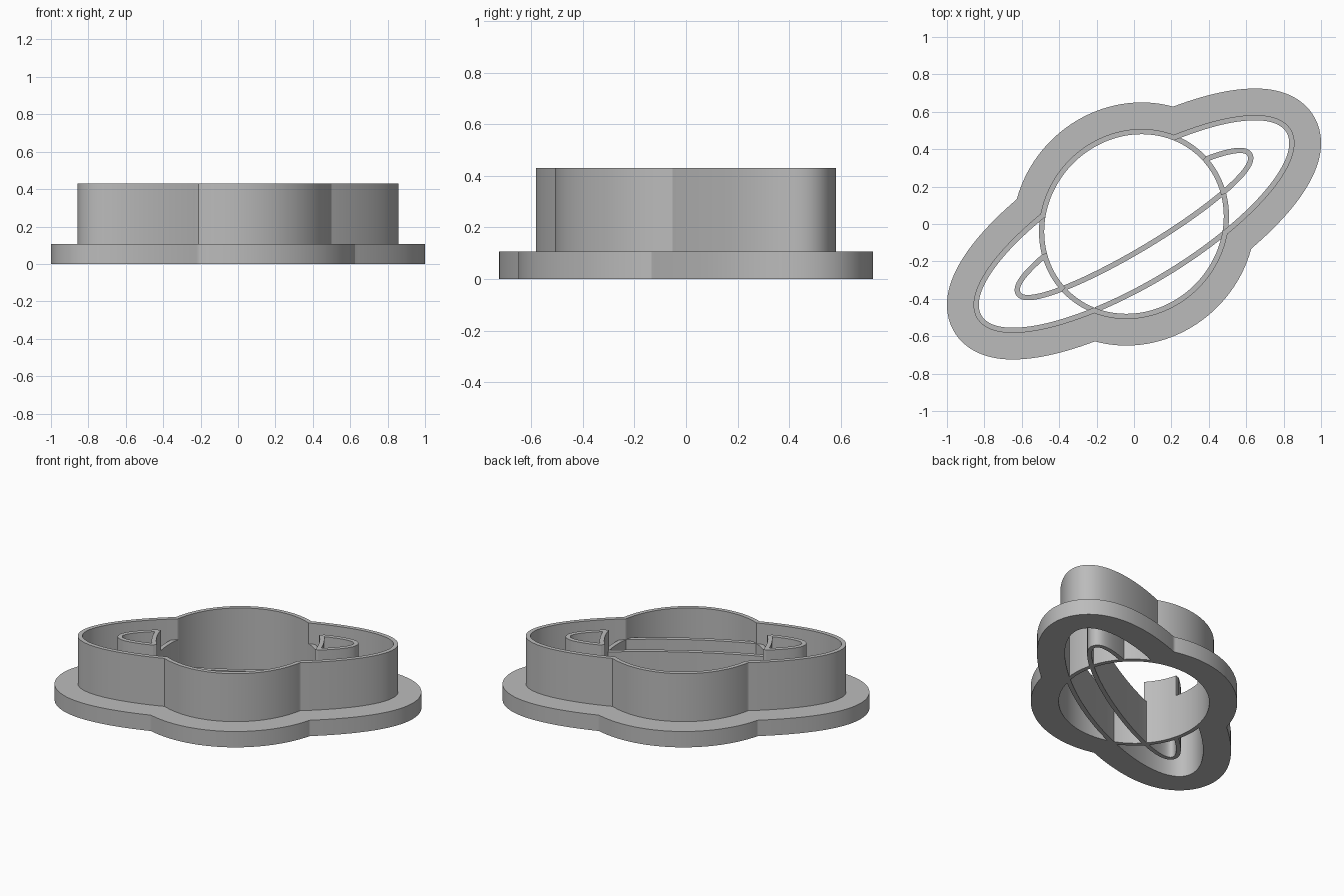
import bpy
import bmesh
from math import sin, cos, pi, hypot, atan2, radians

if "Cube" in bpy.data.objects:
    bpy.data.objects.remove(bpy.data.objects["Cube"])

# Ovals: long radius, short radius, tilt
PLANET = (0.50, 0.459, radians(45))
RING = (0.951, 0.303, radians(31))
GAP = (0.708, 0.122, radians(31))
THICK, FLANGE = 0.028, 0.17
BASE_Z, IMPRINT_Z, TOP_Z = 0.107, 0.29, 0.43
STEPS = 480

grey = bpy.data.materials.new("plain grey")
grey.use_nodes = True
colour = (0.5, 0.5, 0.5, 1)
grey.diffuse_color = colour
grey.node_tree.nodes["Principled BSDF"].inputs["Base Color"].default_value = colour


def local_point(oval, t, offset):
    """Point on the oval moved outward along its normal, untilted."""
    a, b, _ = oval
    nx, ny = b * cos(t), a * sin(t)
    n = hypot(nx, ny)
    return a * cos(t) + offset * nx / n, b * sin(t) + offset * ny / n


def point(oval, t, offset):
    x, y = local_point(oval, t, offset)
    c, s = cos(oval[2]), sin(oval[2])
    return x * c - y * s, x * s + y * c


def inside(oval, p, offset=0.0):
    a, b, tilt = oval
    u = p[0] * cos(tilt) + p[1] * sin(tilt)
    v = p[1] * cos(tilt) - p[0] * sin(tilt)
    return (u / (a + offset)) ** 2 + (v / (b + offset)) ** 2 < 1


def radius(oval, theta, offset):
    """Distance from the centre to the offset oval in one direction."""
    phi = theta - oval[2]
    target = atan2(abs(sin(phi)), abs(cos(phi)))
    low, high = 0.0, pi / 2
    for _ in range(36):
        mid = (low + high) / 2
        x, y = local_point(oval, mid, offset)
        if atan2(y, x) < target:
            low = mid
        else:
            high = mid
    return hypot(*local_point(oval, low, offset))


def outline(offset):
    """Joined silhouette of planet and ring."""
    points = []
    for i in range(STEPS):
        th = 2 * pi * i / STEPS
        r = max(radius(PLANET, th, offset), radius(RING, th, offset))
        points.append((r * cos(th), r * sin(th)))
    return points


def band(name, outer, inner, height, closed=True):
    """Upright strip between two matching paths, standing on the ground."""
    bm = bmesh.new()
    sections = []
    for o, i in zip(outer, inner):
        corners = [(*o, 0), (*o, height), (*i, height), (*i, 0)]
        sections.append([bm.verts.new(c) for c in corners])
    pairs = list(zip(sections, sections[1:]))
    if closed:
        pairs.append((sections[-1], sections[0]))
    for s, t in pairs:
        for k in range(4):
            m = (k + 1) % 4
            bm.faces.new((s[k], t[k], t[m], s[m]))
    if not closed:
        bm.faces.new(sections[0])
        bm.faces.new(sections[-1][::-1])
    bmesh.ops.recalc_face_normals(bm, faces=bm.faces)
    mesh = bpy.data.meshes.new(name)
    bm.to_mesh(mesh)
    bm.free()
    mesh.materials.append(grey)
    obj = bpy.data.objects.new(name, mesh)
    bpy.context.collection.objects.link(obj)
    bpy.ops.object.select_all(action='DESELECT')
    obj.select_set(True)
    bpy.context.view_layer.objects.active = obj
    bpy.ops.object.shade_smooth_by_angle(angle=radians(25))
    return obj


def arcs(name, oval, height, keep):
    """Thin strips along the runs of an oval where keep(t, p) holds."""
    ts = [2 * pi * i / STEPS for i in range(STEPS)]
    flags = [keep(t, point(oval, t, THICK / 2)) for t in ts]
    start = flags.index(False)
    run = []
    for k in range(start, start + STEPS + 1):
        if flags[k % STEPS]:
            run.append(ts[k % STEPS])
        elif run:
            if len(run) > 1:
                band(name, [point(oval, t, THICK) for t in run],
                     [point(oval, t, 0) for t in run], height, closed=False)
            run = []


# Flange and tall outer cutting wall
inner_edge = outline(0)
wall_edge = outline(THICK)
band("base_flange", outline(FLANGE), inner_edge, BASE_Z)
band("outer_wall", wall_edge, inner_edge, TOP_Z)

# Tall walls around the two openings beside the planet
half = THICK / 2
arcs("opening_ring_wall", GAP, TOP_Z, lambda t, p: not inside(PLANET, p, half))
arcs("opening_planet_wall", PLANET, TOP_Z, lambda t, p: inside(GAP, p, THICK))

# Lower imprint lines
arcs("planet_line", PLANET, IMPRINT_Z,
     lambda t, p: inside(RING, p, half) and not inside(GAP, p, half))
arcs("ring_inner_line", GAP, IMPRINT_Z,
     lambda t, p: sin(t) < 0 and inside(PLANET, p, half))
arcs("ring_outer_line", RING, IMPRINT_Z,
     lambda t, p: sin(t) < 0 and inside(PLANET, p, half))
